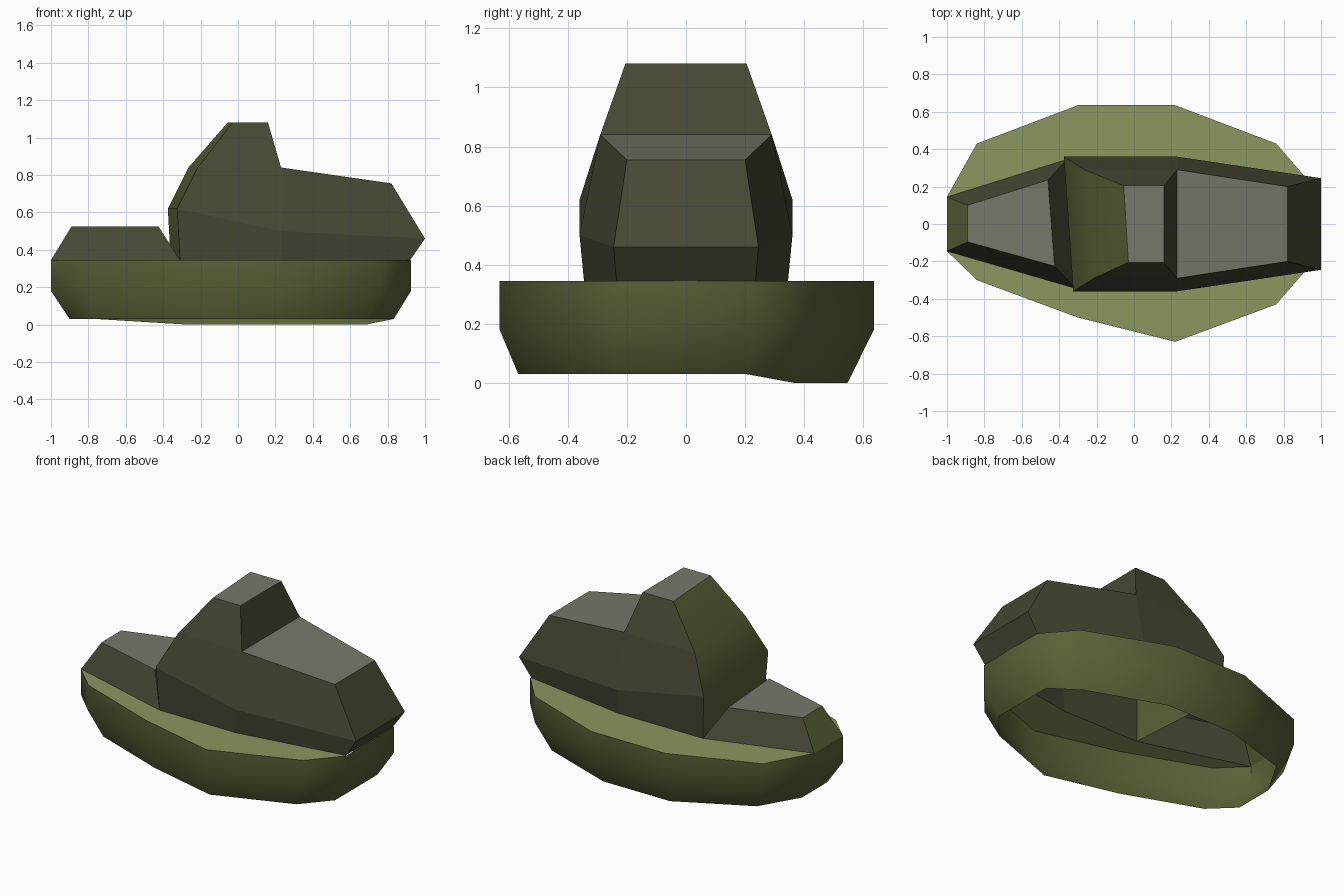
import bpy, bmesh, math

cube = bpy.data.objects.get("Cube")
if cube:
    bpy.data.objects.remove(cube)


def make_material(name, rgb):
    mat = bpy.data.materials.new(name)
    mat.use_nodes = True
    color = (*rgb, 1.0)
    mat.diffuse_color = color
    mat.node_tree.nodes["Principled BSDF"].inputs["Base Color"].default_value = color
    return mat


HULL = make_material("olive green", (0.10, 0.12, 0.037))
DECK = make_material("light olive", (0.26, 0.31, 0.115))
ROOF = make_material("warm grey", (0.185, 0.19, 0.145))
WALL = make_material("dark olive", (0.062, 0.066, 0.034))


def build(name, faces, mats, smooth=False, outward=True):
    """Make one object from (corner points, material index) pairs."""
    bm = bmesh.new()
    for points, index in faces:
        face = bm.faces.new([bm.verts.new(p) for p in points])
        face.material_index = index
    bmesh.ops.remove_doubles(bm, verts=bm.verts, dist=0.0005)
    if outward:
        bmesh.ops.recalc_face_normals(bm, faces=bm.faces)
    mesh = bpy.data.meshes.new(name)
    bm.to_mesh(mesh)
    bm.free()
    for mat in mats:
        mesh.materials.append(mat)
    obj = bpy.data.objects.new(name, mesh)
    bpy.context.collection.objects.link(obj)
    if smooth:
        bpy.ops.object.select_all(action='DESELECT')
        obj.select_set(True)
        bpy.context.view_layer.objects.active = obj
        bpy.ops.object.shade_smooth_by_angle(angle=math.radians(45))
    return obj


def strip(a, b):
    """Quads between two rows of points."""
    return [(a[i], a[i + 1], b[i + 1], b[i]) for i in range(len(a) - 1)]


# Shared outline: deck edge from bow to stern on each side
RIM, WAIST, KEEL = 0.345, 0.18, 0.03
left_edge = [(-1, 0.145), (-0.84, 0.43), (-0.3, 0.635),
             (0.22, 0.635), (0.76, 0.43), (0.925, 0.24)]
right_edge = [(-1, -0.145), (-0.84, -0.3), (-0.3, -0.5),
              (0.22, -0.63), (0.76, -0.43), (0.925, -0.24)]

# Cabin stations, bottom to top, on each side
def cabin_side(s):
    lean = 0.05 if s > 0 else 0
    front = [(-0.31 - lean, 0.345 * s, RIM), (-0.325 - lean, 0.36 * s, 0.62),
             (-0.215 - lean, 0.29 * s, 0.84), (-0.03 - lean / 2, 0.205 * s, 1.08)]
    middle = [(0.23, 0.345 * s, RIM), (0.23, 0.36 * s, 0.5),
              (0.23, 0.29 * s, 0.84), (0.16, 0.205 * s, 1.08)]
    stern = [(0.92, 0.235 * s, RIM), (1, 0.245 * s, 0.46), (0.82, 0.2 * s, 0.755)]
    return front, middle, stern


sides = [cabin_side(1), cabin_side(-1)]
(lf, lm, ls), (rf, rm, rs) = sides

# Hull: open shell with vertical upper band and tapered lower band
loop = left_edge + right_edge[::-1]
loop.append(loop[0])
rim = [(x, y, RIM) for x, y in loop]
waist = [(x, y, WAIST) for x, y in loop]
keel = [(x * 0.9, y * (0.86 if y > 0 else 0.9), 0 if y > 0.3 and x > -0.5 else KEEL)
        for x, y in loop]
hull_faces = strip(rim, waist) + strip(waist, keel)
build("hull", [(q, 0) for q in hull_faces], [HULL], smooth=True)

# Deck: side walkways between the rim and the cabin
deck_faces = []
for edge, (front, middle, stern) in zip((left_edge, right_edge), sides):
    e = [(x, y, RIM) for x, y in edge]
    f, m, s = front[0], middle[0], stern[0]
    parts = [(e[0], e[1], f), (e[1], e[2], f), (e[2], e[3], m, f),
             (e[3], e[4], m), (e[4], e[5], s, m)]
    if edge is left_edge:
        parts = [p[::-1] for p in parts]
    deck_faces += [(p, 0) for p in parts]
build("deck", deck_faces, [DECK], outward=False)

# Cabin: side walls, tower back, stern, and pale roofs
cabin = []
for front, middle, stern in sides:
    cabin += [(q, 0) for q in strip(front, middle) + strip(middle[:3], stern)]
cabin += [(q, 0) for q in strip(lm[2:], rm[2:]) + strip(ls, rs)]
cabin += [((lf[3], lm[3], rm[3], rf[3]), 1), ((lm[2], ls[2], rs[2], rm[2]), 1)]
build("cabin", cabin, [WALL, ROOF])

# Front screen of the cabin
build("front_screen", [(q, 0) for q in strip(rf, lf)], [HULL],
      smooth=True, outward=False)

# Bow block: low housing ahead of the cabin
base = [(-1, 0.145, RIM), lf[0], rf[0], (-1, -0.145, RIM)]
top = [(-0.89, 0.1, 0.525), (-0.46, 0.235, 0.525),
       (-0.425, -0.225, 0.525), (-0.89, -0.095, 0.525)]
block = [(q, 0) for q in strip(base, top)]
block += [(top, 1), ((base[3], base[0], top[0], top[3]), 2)]
build("bow_block", block, [WALL, ROOF, HULL])
